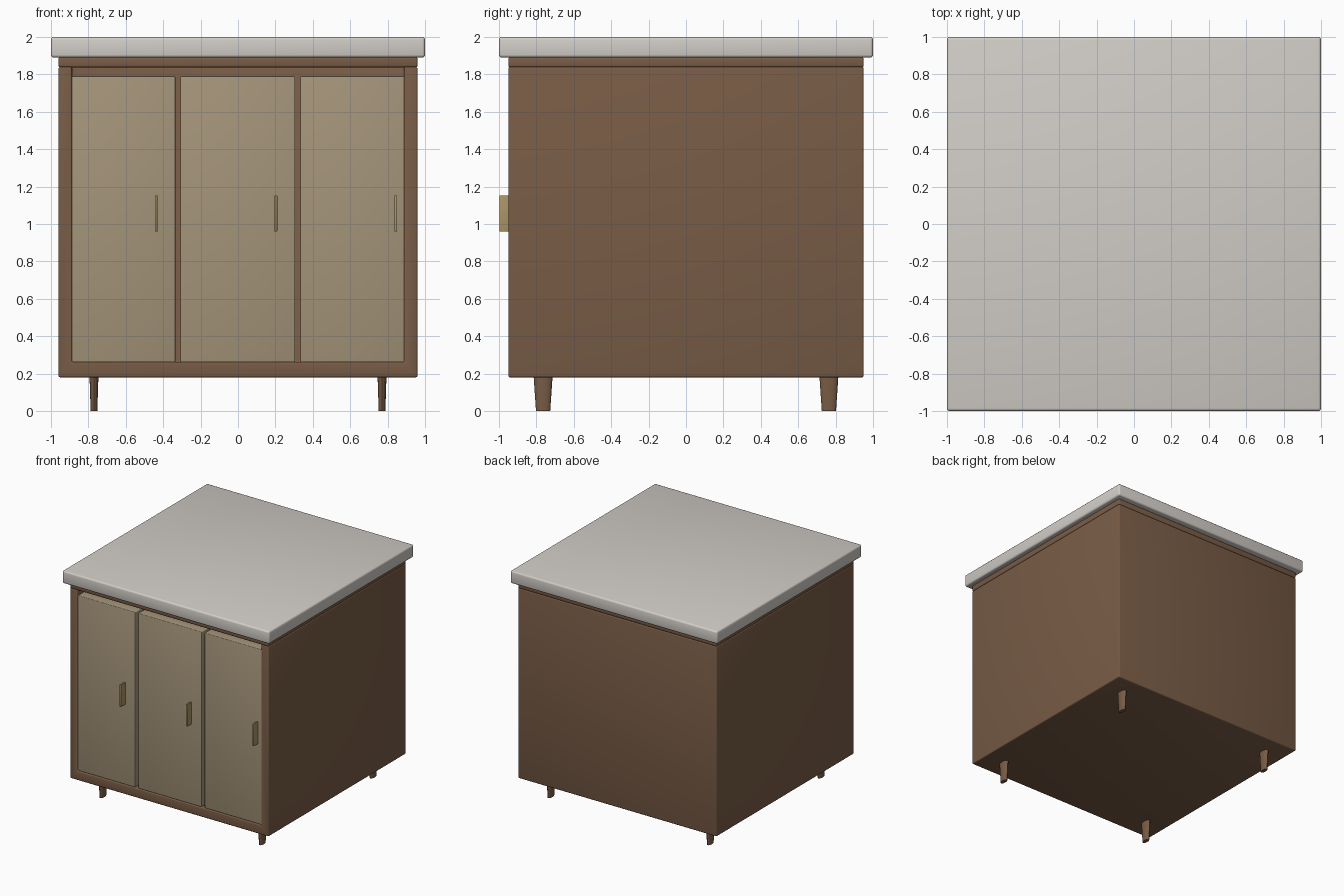
import bpy

if "Cube" in bpy.data.objects:
    bpy.data.objects.remove(bpy.data.objects["Cube"])


def material(name, rgb):
    m = bpy.data.materials.new(name)
    m.diffuse_color = (*rgb, 1)
    m.use_nodes = True
    m.node_tree.nodes["Principled BSDF"].inputs["Base Color"].default_value = m.diffuse_color
    return m


wood = material("brown_wood", (0.19, 0.107, 0.061))
panel = material("beige_panel", (0.376, 0.30, 0.195))
stone = material("pale_stone", (0.64, 0.61, 0.57))
brass = material("brass", (0.41, 0.30, 0.14))


def activate(ob):
    bpy.ops.object.select_all(action='DESELECT')
    ob.select_set(True)
    bpy.context.view_layer.objects.active = ob


def finish(ob, mat, bevel=0.0):
    activate(ob)
    if bevel:
        mod = ob.modifiers.new("bevel", 'BEVEL')
        mod.width, mod.segments, mod.limit_method = bevel, 3, 'ANGLE'
    for mod in list(ob.modifiers):
        bpy.ops.object.modifier_apply(modifier=mod.name)
    bpy.ops.object.shade_smooth_by_angle()
    if mat:
        ob.data.materials.append(mat)
    return ob


def box(name, x, y, z):
    """Plain box from (min, max) pairs."""
    bpy.ops.mesh.primitive_cube_add(size=1, location=[sum(r) / 2 for r in (x, y, z)])
    ob = bpy.context.object
    ob.name = name
    ob.scale = [r[1] - r[0] for r in (x, y, z)]
    bpy.ops.object.transform_apply(location=False, rotation=False, scale=True)
    return ob


# Cabinet body, with the door recess cut out of the front and open at the top
body = box("cabinet_body", (-0.96, 0.96), (-0.95, 0.95), (0.18, 1.84))
cutter = box("recess_cutter", (-0.888, 0.888), (-1.1, -0.83), (0.262, 1.95))
cutter.hide_render = True
cut = body.modifiers.new("recess", 'BOOLEAN')
cut.operation, cut.object, cut.solver = 'DIFFERENCE', cutter, 'EXACT'
finish(body, wood, 0.01)
bpy.data.objects.remove(cutter)

# Top board and countertop
finish(box("top_board", (-0.96, 0.96), (-0.95, 0.95), (1.838, 1.892)), wood, 0.01)
finish(box("countertop", (-1, 1), (-1, 1), (1.89, 2.0)), stone, 0.015)

# Doors, set slightly behind the frame, with flat upright handles
doors = [("left", -0.89, -0.335), ("middle", -0.308, 0.306), ("right", 0.334, 0.89)]
for i, (side, x0, x1) in enumerate(doors):
    finish(box(side + "_door", (x0, x1), (-0.94, -0.829), (0.261, 1.79)), panel, 0.006)
    hx = -0.438 + 0.641 * i
    finish(box(side + "_handle", (hx - 0.007, hx + 0.007), (-0.998, -0.935),
               (0.96, 1.152)), brass, 0.002)

# Tapered oval legs
for fy, end in ((-1, "front"), (1, "back")):
    for fx, side in ((-1, "left"), (1, "right")):
        bpy.ops.mesh.primitive_cone_add(vertices=20, radius1=0.038, radius2=0.051, depth=0.19,
                                        location=(0.77 * fx, 0.764 * fy, 0.095))
        leg = bpy.context.object
        leg.name = f"{end}_{side}_leg"
        leg.scale.x = 0.47
        bpy.ops.object.transform_apply(location=False, rotation=False, scale=True)
        finish(leg, wood)
